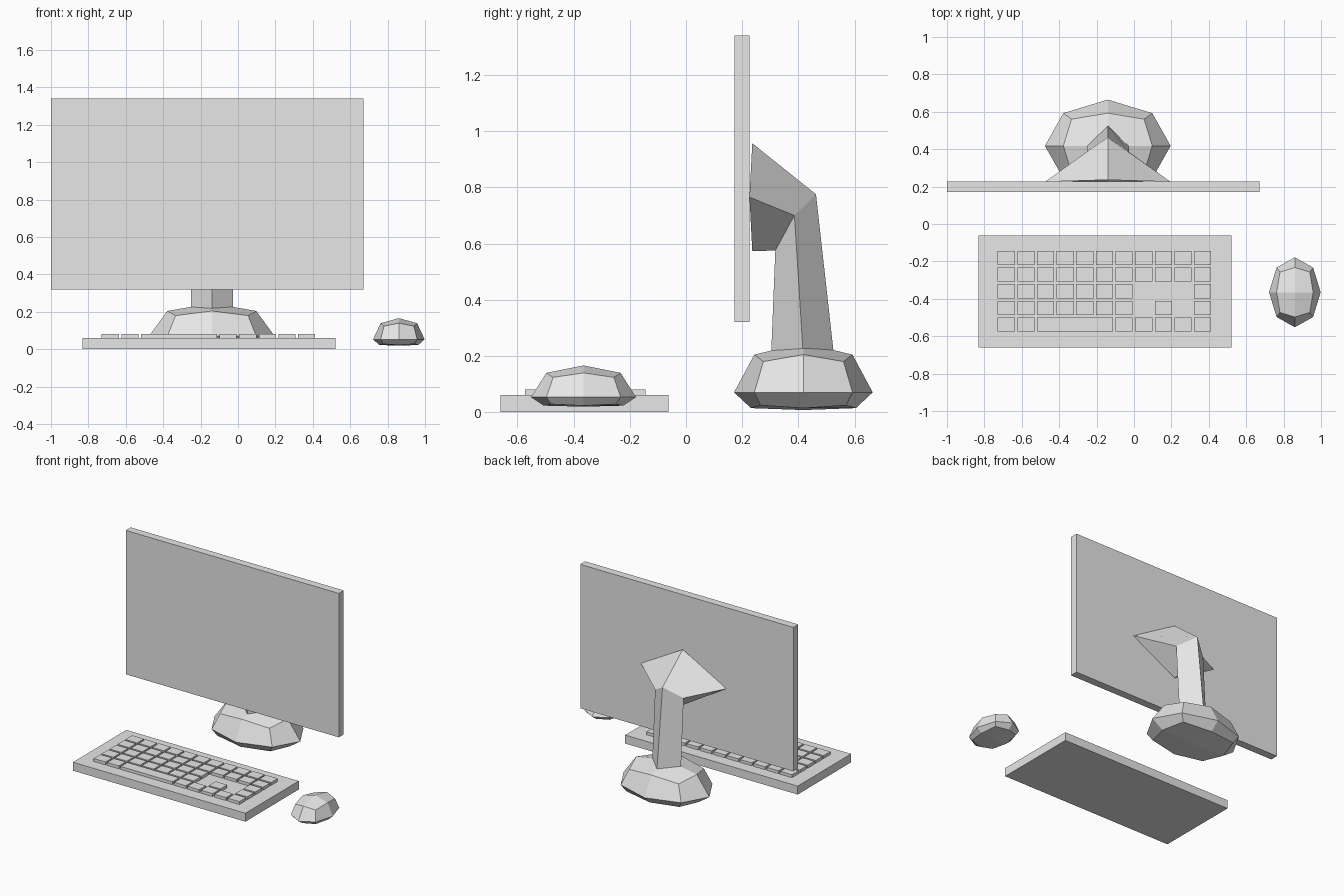
import bpy, bmesh
from mathutils import Vector

cube = bpy.data.objects.get("Cube")
if cube:
    bpy.data.objects.remove(cube, do_unlink=True)

# One plain grey for everything
grey = bpy.data.materials.new("plain grey")
grey.use_nodes = True
GREY = (0.8, 0.8, 0.8, 1)
grey.diffuse_color = GREY
grey.node_tree.nodes["Principled BSDF"].inputs["Base Color"].default_value = GREY


def finish(name, bm):
    bmesh.ops.recalc_face_normals(bm, faces=bm.faces)
    mesh = bpy.data.meshes.new(name)
    bm.to_mesh(mesh)
    bm.free()
    mesh.materials.append(grey)
    obj = bpy.data.objects.new(name, mesh)
    bpy.context.collection.objects.link(obj)
    return obj


def add_box(bm, lo, hi):
    lo, hi = Vector(lo), Vector(hi)
    verts = bmesh.ops.create_cube(bm, size=1)["verts"]
    bmesh.ops.scale(bm, vec=hi - lo, verts=verts)
    bmesh.ops.translate(bm, vec=(lo + hi) / 2, verts=verts)


def box(name, lo, hi):
    bm = bmesh.new()
    add_box(bm, lo, hi)
    return finish(name, bm)


def pebble(name, centre, rx, ry, up, down):
    """Once-divided cube rounded to a ball, domed on top and flattened below."""
    bm = bmesh.new()
    bmesh.ops.create_cube(bm, size=2)
    bmesh.ops.subdivide_edges(bm, edges=bm.edges[:], cuts=1, use_grid_fill=True)
    for v in bm.verts:
        p = v.co.normalized()
        x, y, z = p
        if z > 0.1:
            z = up * min(1, z * 1.08)
        elif z < -0.1:
            z = down * max(-1, z * 1.26)
            x, y = x * 1.07, y * 1.07
        v.co = Vector((x * rx, y * ry, z)) + Vector(centre)
    return finish(name, bm)


# Monitor and its base
box("screen_panel", (-1, 0.172, 0.32), (0.67, 0.227, 1.34))
pebble("stand_base", (-0.14, 0.418, 0.07), 0.336, 0.247, 0.176, 0.063)

# Bent neck: diamond sections lofted from base to bend to screen
# Each section is (back y, back z, side x, side y, side z, front y, front z)
SECTIONS = [
    (0.527, 0.2, 0.112, 0.417, 0.21, 0.303, 0.2),
    (0.463, 0.775, 0.112, 0.386, 0.7, 0.318, 0.575),
    (0.236, 0.957, 0.335, 0.226, 0.765, 0.236, 0.573),
]
bm = bmesh.new()
rings = []
for by, bz, sx, sy, sz, fy, fz in SECTIONS:
    points = [(0, by, bz), (sx, sy, sz), (0, fy, fz), (-sx, sy, sz)]
    rings.append([bm.verts.new((x - 0.14, y, z)) for x, y, z in points])
for a, b in zip(rings, rings[1:]):
    for i in range(4):
        j = (i + 1) % 4
        bm.faces.new((a[i], a[j], b[j], b[i]))
bm.faces.new(rings[0])
bm.faces.new(rings[-1])
finish("stand_neck", bm)

# Keyboard tray with rows of keys; each entry is (first column, last column)
box("keyboard_tray", (-0.832, -0.66, 0), (0.52, -0.062, 0.06))
singles = lambda columns: [(c, c) for c in columns]
ROWS = [
    singles(range(11)),
    singles(range(11)),
    singles([*range(7), 10]),
    singles([*range(7), 8, 10]),
    singles([0, 1]) + [(2, 5)] + singles(range(6, 11)),
]
bm = bmesh.new()
for r, row in enumerate(ROWS):
    top = -0.145 - r * 0.0885
    for first, last in row:
        add_box(bm, (-0.729 + first * 0.105, top - 0.075, 0.055),
                (-0.637 + last * 0.105, top, 0.081))
finish("keyboard_keys", bm)

# Mouse
pebble("mouse", (0.86, -0.365, 0.053), 0.138, 0.187, 0.113, 0.034)
